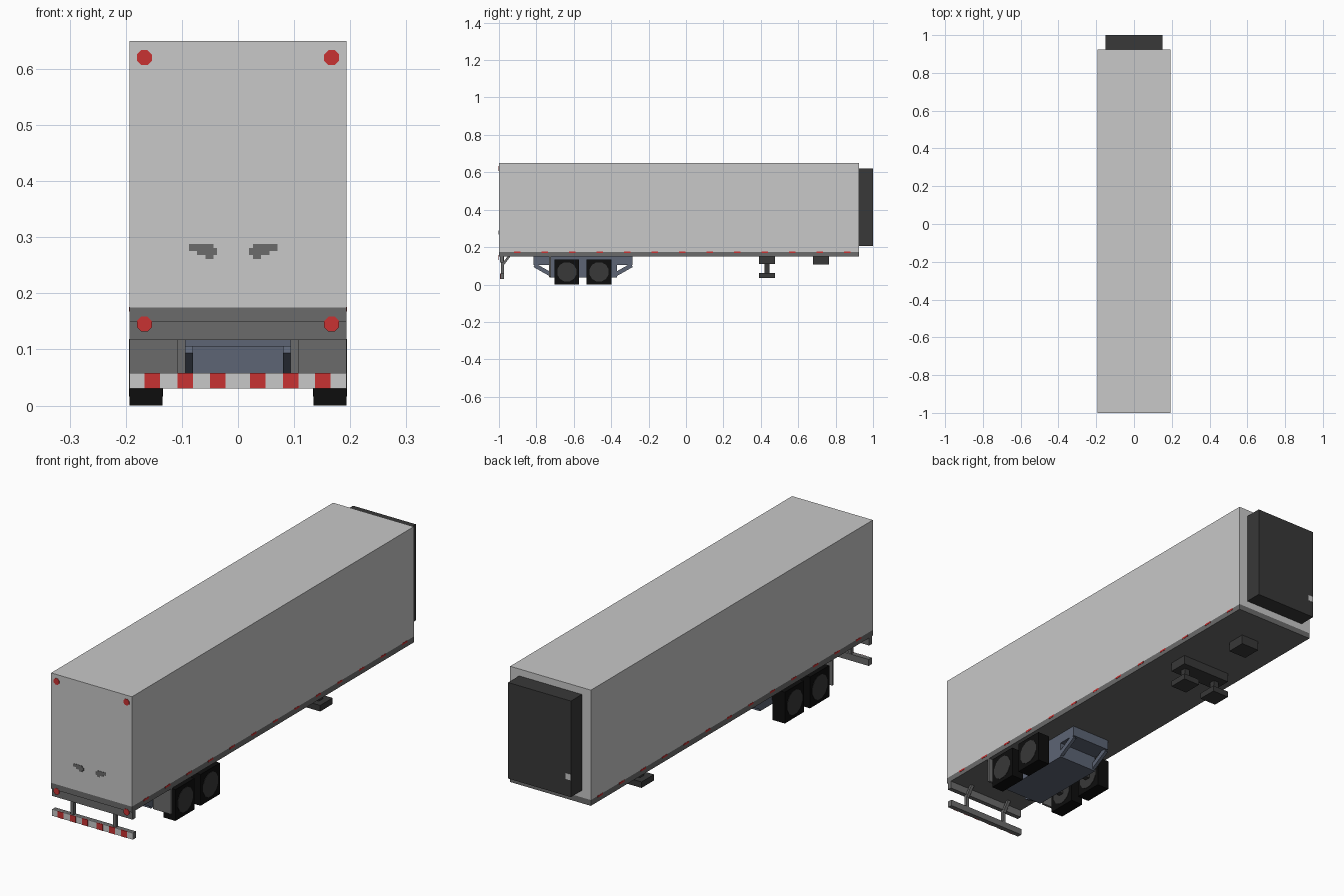
import bpy, bmesh, math
from mathutils import Matrix, Vector

if "Cube" in bpy.data.objects:
    bpy.data.objects.remove(bpy.data.objects["Cube"])


def material(name, r, g, b):
    m = bpy.data.materials.new(name)
    m.diffuse_color = (r, g, b, 1)
    m.use_nodes = True
    m.node_tree.nodes["Principled BSDF"].inputs["Base Color"].default_value = m.diffuse_color
    return m


LIGHT = material("light_grey", 0.58, 0.58, 0.58)
GREY = material("mid_grey", 0.147, 0.147, 0.147)
DARK = material("dark_grey", 0.04, 0.04, 0.04)
BLACK = material("tyre_black", 0.004, 0.004, 0.004)
BLUE = material("steel_blue", 0.109, 0.13, 0.178)
RED = material("red", 0.58, 0.032, 0.032)


def finish(name, bm, mat):
    mesh = bpy.data.meshes.new(name)
    bm.to_mesh(mesh)
    bm.free()
    mesh.materials.append(mat)
    obj = bpy.data.objects.new(name, mesh)
    bpy.context.collection.objects.link(obj)
    return obj


def box(name, mat, x, y, z):
    """Box from (min, max) ranges on each axis."""
    bm = bmesh.new()
    mid = [(a + b) / 2 for a, b in (x, y, z)]
    size = [b - a for a, b in (x, y, z)]
    bmesh.ops.create_cube(bm, size=1,
                          matrix=Matrix.Translation(mid) @ Matrix.Diagonal((*size, 1)))
    return finish(name, bm, mat)


def pair(name, mat, x, y, z):
    """Left and right copies of a box given on the +x side."""
    box(name + "_right", mat, x, y, z)
    box(name + "_left", mat, (-x[1], -x[0]), y, z)


def disc(name, mat, centre, radius, depth, axis, sides):
    bm = bmesh.new()
    turn = Vector((0, 0, 1)).rotation_difference(Vector(axis)).to_matrix().to_4x4()
    spin = Matrix.Rotation(math.pi / sides, 4, 'Z')
    bmesh.ops.create_cone(bm, cap_ends=True, segments=sides, radius1=radius,
                          radius2=radius, depth=depth,
                          matrix=Matrix.Translation(centre) @ turn @ spin)
    return finish(name, bm, mat)


def strut(name, mat, x, start, end, thick):
    """Square bar in the y-z plane from start to end, spanning range x."""
    bm = bmesh.new()
    a, b = Vector((0, *start)), Vector((0, *end))
    d = b - a
    mid = (a + b) / 2
    mid.x = (x[0] + x[1]) / 2
    mat4 = (Matrix.Translation(mid) @ Matrix.Rotation(math.atan2(d.z, d.y), 4, 'X')
            @ Matrix.Diagonal((x[1] - x[0], d.length, thick, 1)))
    bmesh.ops.create_cube(bm, size=1, matrix=mat4)
    return finish(name, bm, mat)


W = 0.193
# Cargo body, floor frame and cooling unit
box("cargo_body", LIGHT, (-W, W), (-1, 0.925), (0.175, 0.65))
box("floor_frame", GREY, (-W, W), (-1, 0.925), (0.15, 0.175))
box("cooling_unit", DARK, (-0.15, 0.15), (0.925, 1), (0.205, 0.62))
box("cooling_unit_plate", LIGHT, (-0.148, -0.124), (0.999, 1.001), (0.277, 0.303))

# Reflective dashes along both sides
for i in range(13):
    y = -0.92 + i * 0.147
    pair(f"side_reflector_{i}", RED, (W - 0.001, W + 0.001), (y, y + 0.035), (0.168, 0.176))

# Rear lights and door handles
for s, side in ((1, "right"), (-1, "left")):
    disc(f"top_light_{side}", RED, (s * 0.167, -1, 0.62), 0.0145, 0.003, (0, -1, 0), 8)
    disc(f"tail_light_{side}", RED, (s * 0.167, -1, 0.145), 0.0145, 0.003, (0, -1, 0), 8)
for s, shift, side in ((1, -0.017, "right"), (-1, 0, "left")):
    for j, (a, b, lo, hi) in enumerate(((0.044, 0.087, 0.275, 0.288),
                                        (0.037, 0.073, 0.268, 0.281),
                                        (0.044, 0.058, 0.261, 0.268))):
        x = sorted((s * a + shift, s * b + shift))
        box(f"door_handle_{side}_{j}", GREY, x, (-1.0015 + j * 0.0002, -0.999), (lo, hi))

# Rear underride guard with striped face
box("guard_top_bar", GREY, (-W, W), (-0.995, -0.975), (0.117, 0.15))
box("guard_bumper", GREY, (-W, W), (-0.99, -0.972), (0.03, 0.058))
box("bumper_white_face", LIGHT, (-W, W), (-0.993, -0.99), (0.03, 0.058))
for i, x in enumerate((-0.153, -0.094, -0.036, 0.035, 0.094, 0.151)):
    box(f"bumper_red_stripe_{i}", RED, (x - 0.014, x + 0.014), (-0.9945, -0.99), (0.03, 0.058))
pair("guard_post", GREY, (0.094, 0.108), (-0.988, -0.973), (0.04, 0.15))
for s, side in ((1, "right"), (-1, "left")):
    strut(f"guard_brace_{side}", GREY, sorted((s * 0.094, s * 0.108)),
          (-0.98, 0.105), (-0.945, 0.152), 0.012)

# Bogie frame with diagonal struts
box("bogie_upper_frame", BLUE, (-0.095, 0.095), (-0.815, -0.285), (0.105, 0.15))
box("bogie_lower_frame", BLUE, (-0.095, 0.095), (-0.73, -0.37), (0.038, 0.105))
for s, side in ((1, "right"), (-1, "left")):
    x = sorted((s * 0.08, s * 0.095))
    strut(f"bogie_rear_strut_{side}", BLUE, x, (-0.81, 0.103), (-0.725, 0.055), 0.022)
    strut(f"bogie_front_strut_{side}", BLUE, x, (-0.29, 0.103), (-0.375, 0.055), 0.022)

# Block-shaped wheels with round hub faces, axles
for i, y in enumerate((-0.637, -0.465)):
    box(f"axle_{i}", DARK, (-0.14, 0.14), (y - 0.012, y + 0.012), (0.056, 0.08))
    pair(f"tyre_{i}", BLACK, (0.135, W), (y - 0.066, y + 0.066), (0, 0.135))
    for s, side in ((1, "right"), (-1, "left")):
        disc(f"outer_hub_{i}_{side}", DARK, (s * W, y, 0.0675), 0.053, 0.003, (1, 0, 0), 12)
        disc(f"inner_hub_{i}_{side}", DARK, (s * 0.135, y, 0.0675), 0.053, 0.003, (1, 0, 0), 12)

# Mud flaps behind the wheels
pair("mud_flap", GREY, (0.108, W), (-0.733, -0.723), (0.04, 0.15))

# Landing gear and coupling block
box("landing_gear_beam", DARK, (-0.12, 0.12), (0.39, 0.475), (0.11, 0.15))
pair("landing_leg", DARK, (0.067, 0.093), (0.42, 0.446), (0.06, 0.11))
pair("landing_foot", DARK, (0.04, 0.12), (0.39, 0.475), (0.036, 0.062))
box("coupling_block", DARK, (-0.044, 0.044), (0.68, 0.765), (0.108, 0.15))
